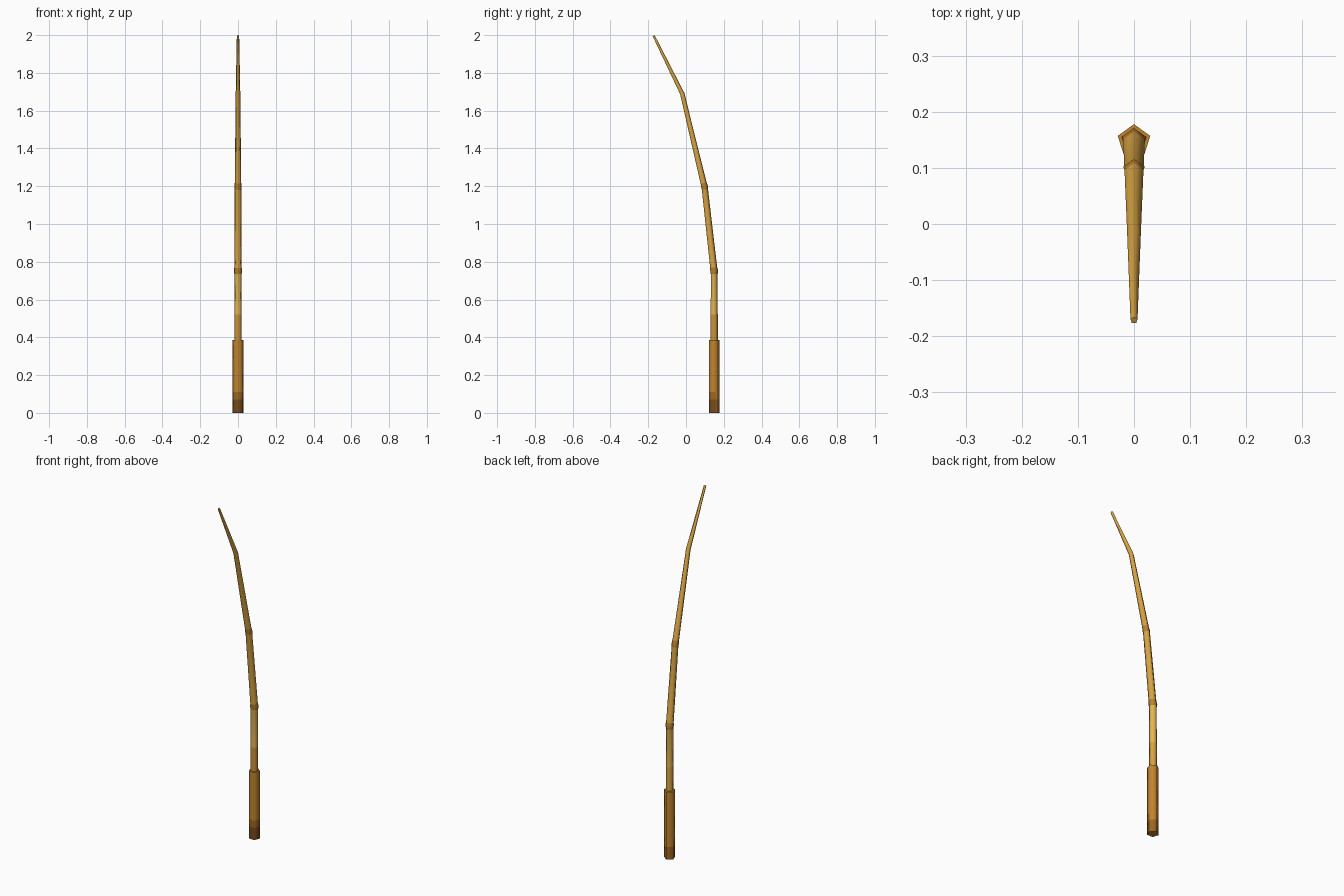
import bpy, bmesh, math
from mathutils import Vector

if "Cube" in bpy.data.objects:
    bpy.data.objects.remove(bpy.data.objects["Cube"])


def material(name, rgb):
    m = bpy.data.materials.new(name)
    lin = [((c / 255 + 0.055) / 1.055) ** 2.4 for c in rgb]
    m.diffuse_color = (*lin, 1)
    m.use_nodes = True
    m.node_tree.nodes["Principled BSDF"].inputs["Base Color"].default_value = m.diffuse_color
    return m


DARK = material("dark brown", (118, 74, 24))
MID = material("mid brown", (156, 102, 34))
BROWN = material("warm brown", (192, 132, 46))
KNOT = material("knot brown", (186, 128, 48))
AMBER = material("amber wood", (204, 146, 54))
GOLD = material("golden wood", (216, 164, 68))
PALE = material("pale gold", (230, 182, 84))
SIDES = 5


def loft(name, rings, cap_mat):
    """rings: (y, z, radius, lean in degrees, front material, back material)."""
    bm = bmesh.new()
    mats = [cap_mat]
    for r in rings:
        for m in r[4:]:
            if m not in mats:
                mats.append(m)
    loops = []
    for y, z, r, lean, *_ in rings:
        a = math.radians(lean)
        across = Vector((0, math.cos(a), math.sin(a)))
        loop = []
        for i in range(SIDES):
            t = 2 * math.pi * i / SIDES          # one corner points to the back
            p = Vector((r * math.sin(t), y, z)) + across * r * math.cos(t)
            loop.append(bm.verts.new(p))
        loops.append(loop)
    for k in range(len(loops) - 1):
        for i in range(SIDES):
            j = (i + 1) % SIDES
            f = bm.faces.new((loops[k][i], loops[k][j], loops[k + 1][j], loops[k + 1][i]))
            back = i in (0, SIDES - 1)
            f.material_index = mats.index(rings[k][-1] if back else rings[k][4])
            f.smooth = True                      # rounded sides, sharp end caps
    for loop in (loops[0], loops[-1]):
        cap = bm.faces.new(loop)
        cap.material_index = 0
        for e in cap.edges:
            e.smooth = False
    bmesh.ops.recalc_face_normals(bm, faces=bm.faces)
    me = bpy.data.meshes.new(name)
    bm.to_mesh(me)
    bm.free()
    for m in mats:
        me.materials.append(m)
    ob = bpy.data.objects.new(name, me)
    bpy.context.collection.objects.link(ob)
    return ob


CY = 0.1475

# Thick grip, darker towards the butt
loft("grip", [
    (CY, 0.0, 0.0305, 0, DARK, MID),
    (CY, 0.07, 0.0305, 0, MID, BROWN),
    (CY, 0.11, 0.0305, 0, BROWN),
    (CY, 0.385, 0.0305, 0, BROWN),
], BROWN)

# Bent, tapering rod with small knots at the lower bends
loft("rod", [
    (CY, 0.37, 0.0208, 0, AMBER, GOLD),
    (CY, 0.52, 0.0206, 0, PALE),
    (CY, 0.735, 0.0200, 0, KNOT),
    (CY, 0.750, 0.0235, 3, KNOT),
    (0.1445, 0.770, 0.0205, 7, GOLD),
    (0.0985, 1.182, 0.0182, 7, KNOT),
    (0.0960, 1.200, 0.0200, 10, KNOT),
    (0.0910, 1.218, 0.0178, 13, GOLD),
    (-0.0210, 1.690, 0.0128, 20, GOLD),
    (-0.1720, 1.997, 0.0066, 26, GOLD),
], GOLD)
